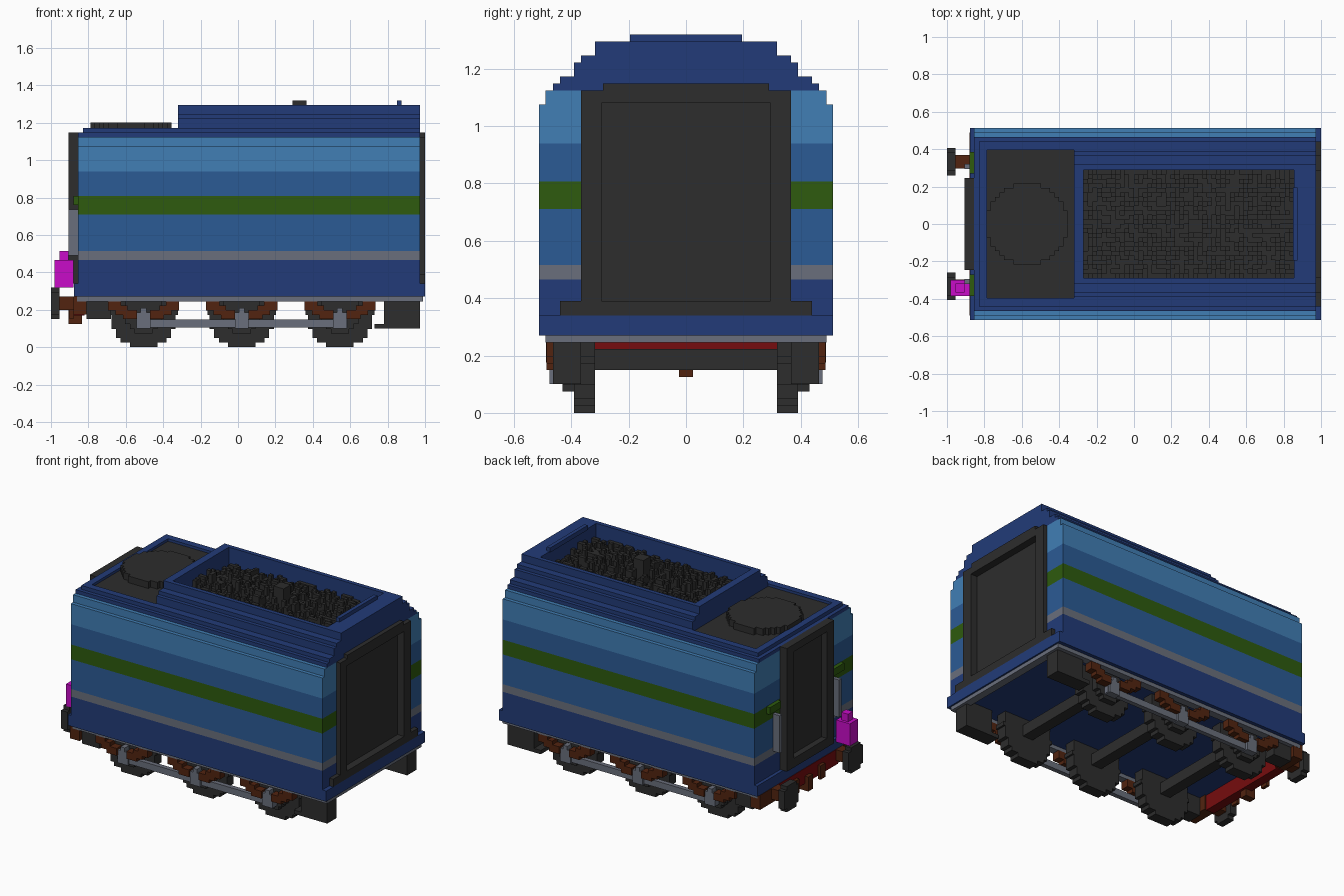
import bpy, bmesh, math, random

cube = bpy.data.objects.get("Cube")
if cube:
    bpy.data.objects.remove(cube, do_unlink=True)

random.seed(4)
V = 0.0245  # block size


def material(name, r, g, b):
    lin = [((c / 255 + 0.055) / 1.055) ** 2.4 if c > 10 else c / 255 / 12.92 for c in (r, g, b)]
    m = bpy.data.materials.new(name)
    m.use_nodes = True
    m.diffuse_color = (*lin, 1)
    m.node_tree.nodes["Principled BSDF"].inputs["Base Color"].default_value = (*lin, 1)
    return m


NAVY = material("navy", 34, 59, 120)
BLUE = material("mid_blue", 43, 91, 149)
SKY = material("light_blue", 65, 126, 181)
GREEN = material("green", 46, 91, 14)
GREY = material("grey", 106, 111, 124)
BLACK = material("charcoal", 45, 45, 45)
BROWN = material("brown", 82, 36, 16)
RED = material("dark_red", 118, 12, 14)
PINK = material("magenta", 200, 12, 200)


def part(name, mat, boxes, mirror=False):
    """One object from boxes (x0, x1, y0, y1, z0, z1), optionally mirrored in y."""
    boxes = list(boxes)
    if mirror:
        boxes += [(a, b, -d, -c, e, f) for a, b, c, d, e, f in boxes]
    bm = bmesh.new()
    for x0, x1, y0, y1, z0, z1 in boxes:
        vs = bmesh.ops.create_cube(bm, size=1)["verts"]
        for v in vs:
            v.co = (x1 if v.co.x > 0 else x0, y1 if v.co.y > 0 else y0, z1 if v.co.z > 0 else z0)
    me = bpy.data.meshes.new(name)
    bm.to_mesh(me)
    bm.free()
    me.materials.append(mat)
    ob = bpy.data.objects.new(name, me)
    bpy.context.collection.objects.link(ob)
    return ob


def disc_rows(radius):
    """Stepped circle as rows (half_width, low, high) around zero."""
    n = round(2 * radius / V)
    step = 2 * radius / n
    for i in range(n):
        lo = -radius + i * step
        mid = lo + step / 2
        half = max(1, round(math.sqrt(radius ** 2 - mid ** 2) / V)) * V
        yield min(half, radius), lo, lo + step


# Body in coloured bands, with corner cheeks beside the rear gangway
bands = [("lower_body", NAVY, 0.513, 0.34, 0.465), ("lower_stripe", GREY, 0.513, 0.465, 0.515),
         ("middle_body", BLUE, 0.513, 0.515, 0.71), ("green_stripe", GREEN, 0.513, 0.71, 0.807),
         ("upper_body", BLUE, 0.513, 0.807, 0.94), ("top_band", SKY, 0.513, 0.94, 1.075),
         ("top_band_step", SKY, 0.489, 1.075, 1.124)]
for name, mat, w, z0, z1 in bands:
    part(name, mat, [(-0.855, 0.945, -w, w, z0, z1), (0.945, 0.972, 0.366, w, z0, z1),
                     (0.945, 0.972, -w, -0.366, z0, z1)])
part("sill", NAVY, [(-0.877, 1.0, -0.513, 0.513, 0.27, 0.34)])
part("sill_trim", GREY, [(-0.86, 0.99, 0.44, 0.489, 0.245, 0.27)], True)
part("sill_end_trim", GREY, [(0.94, 0.99, -0.44, 0.44, 0.245, 0.27)])

# Roof and raised bunker around the coal
part("roof_base", NAVY, [(-0.855, 0.972, -0.464, 0.464, 1.124, 1.148)])
part("deck_rim", NAVY, [(-0.83, -0.32, 0.395, 0.44, 1.148, 1.173),
                        (-0.83, -0.785, 0, 0.395, 1.148, 1.173)], True)
part("water_deck", BLACK, [(-0.785, -0.32, -0.395, 0.395, 1.148, 1.156)])
part("filler_lid", BLACK, [(-0.572 - h, -0.572 + h, a, b, 1.156, 1.2) for h, a, b in disc_rows(0.2175)])
X0, X1, HOLE = -0.27, 0.855, 0.29
walls = []
for w, z0, z1 in [(0.44, 1.148, 1.173), (0.39, 1.173, 1.222), (0.366, 1.222, 1.246), (0.318, 1.246, 1.295)]:
    walls += [(-0.32, 0.972, HOLE, w, z0, z1), (-0.32, 0.972, -w, -HOLE, z0, z1),
              (-0.32, X0, -HOLE, HOLE, z0, z1), (X1, 0.972, -HOLE, HOLE, z0, z1)]
part("bunker_walls", NAVY, walls)
part("bunker_back_plate", NAVY, [(0.85, 0.875, -0.195, 0.195, 1.29, 1.32)])

# Coal: jagged block columns with a slight mound
coal = []
nx, ny = 46, 24
dx, dy = (X1 - X0) / nx, 2 * HOLE / ny
for i in range(nx):
    for j in range(ny):
        y = -HOLE + j * dy
        mound = 1 - abs(y + dy / 2) / HOLE
        top = 1.173 + V * random.choice((0, 0, 1, 1, 2, 3)) * (0.5 + 0.7 * mound)
        if i in (23, 24, 25) and j in (10, 11, 12):
            top = 1.32
        coal.append((X0 + i * dx, X0 + (i + 1) * dx, y, y + dy, 1.148, top))
part("coal", BLACK, coal)

# Rear gangway: protruding frame with a recessed panel
part("rear_gangway_frame", BLACK, [
    (0.945, 1.0, 0.295, 0.366, 0.39, 1.08), (0.945, 1.0, -0.366, -0.295, 0.39, 1.08),
    (0.945, 1.0, -0.366, 0.366, 1.08, 1.124), (0.972, 1.0, -0.29, 0.29, 1.124, 1.148),
    (0.945, 0.972, -0.366, 0.366, 0.34, 0.39), (0.972, 1.0, -0.44, 0.44, 0.34, 0.39)])
part("rear_gangway_panel", BLACK, [(0.945, 0.952, -0.295, 0.295, 0.39, 1.08)])

# Front doorway
part("front_door_frame", BLACK, [
    (-0.905, -0.855, 0.17, 0.245, 0.34, 1.1), (-0.905, -0.855, -0.245, -0.17, 0.34, 1.1),
    (-0.905, -0.855, -0.245, 0.245, 1.1, 1.148), (-0.905, -0.855, -0.17, 0.17, 0.34, 0.4)])
part("front_door_panel", BLACK, [(-0.865, -0.855, -0.17, 0.17, 0.4, 1.1)])
part("handrails", GREY, [(-0.905, -0.855, 0.295, 0.32, 0.49, 0.735)], True)
part("handrail_brackets", GREEN, [(-0.88, -0.855, 0.27, 0.385, 0.76, 0.807)], True)
part("lamp", PINK, [(-0.98, -0.88, -0.385, -0.3, 0.32, 0.465), (-0.955, -0.905, -0.367, -0.318, 0.465, 0.515)])

# Buffer beam, buffers and coupling hook
part("buffer_beam", RED, [(-0.88, -0.82, -0.32, 0.32, 0.17, 0.27)])
part("buffer_beam_ends", BROWN, [(-0.88, -0.81, 0.32, 0.488, 0.175, 0.27)], True)
part("buffer_shanks", BROWN, [(-0.955, -0.88, 0.298, 0.37, 0.2, 0.27)], True)
part("buffer_heads", BLACK, [(-1.0, -0.955, 0.333 - h, 0.333 + h, 0.235 + a, 0.235 + b)
                             for h, a, b in disc_rows(0.084)], True)
part("coupling_hook", BROWN, [(-0.905, -0.835, -0.024, 0.024, 0.125, 0.22)])
part("beam_brackets", BROWN, [(-0.9, -0.88, 0.11, 0.16, 0.15, 0.24)], True)

# Wheels, axles, springs and axle boxes
CZ = 0.184
for label, cx in [("front", -0.505), ("middle", 0.02), ("rear", 0.545)]:
    rows = []
    for r, y0, y1 in [(0.184, 0.318, 0.39), (0.11, 0.39, 0.43)]:
        rows += [(cx - h, cx + h, y0, y1, CZ + a, min(CZ + b, 0.27))
                 for h, a, b in disc_rows(r) if CZ + a < 0.265]
    part(label + "_wheels", BLACK, rows, True)
    part(label + "_axle", BLACK, [(cx - 0.037, cx + 0.037, -0.318, 0.318, 0.15, 0.223)])
    spring = []
    for s in (-1, 1):
        for a, b, z0, z1 in [(0.12, 0.19, 0.195, 0.245), (0.085, 0.15, 0.172, 0.222), (0.035, 0.11, 0.15, 0.198)]:
            lo, hi = sorted((cx + s * a, cx + s * b))
            spring.append((lo, hi, 0.435, 0.487, z0, z1))
    part(label + "_springs", BROWN, spring, True)
    part(label + "_axle_boxes", GREY, [(cx - 0.037, cx + 0.037, 0.425, 0.475, 0.1, 0.185),
                                       (cx - 0.015, cx + 0.015, 0.425, 0.475, 0.185, 0.21)], True)
part("side_rods", GREY, [(-0.54, 0.585, 0.43, 0.46, 0.105, 0.147)], True)

# Boxes and steps under the ends
part("rear_step_boxes", BLACK, [(0.78, 0.972, 0.366, 0.463, 0.1, 0.27),
                                (0.73, 0.78, 0.366, 0.463, 0.1, 0.125)], True)
part("front_step_boxes", BLACK, [(-0.81, -0.68, 0.366, 0.463, 0.15, 0.27)], True)
